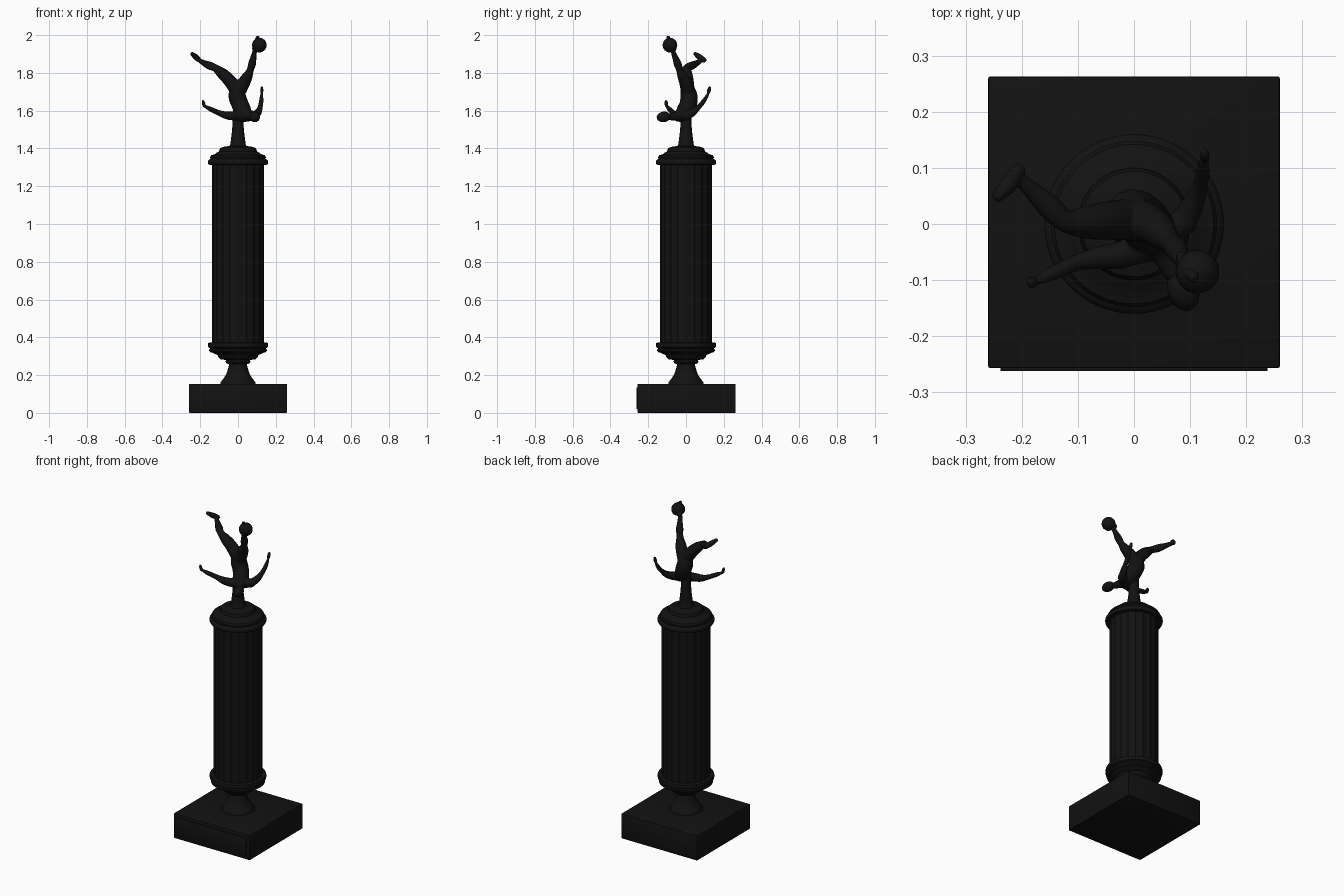
import bpy, bmesh, math
from mathutils import Vector, Matrix

if "Cube" in bpy.data.objects:
    bpy.data.objects.remove(bpy.data.objects["Cube"])

mat = bpy.data.materials.new("black_finish")
mat.diffuse_color = (0.006, 0.006, 0.006, 1)
mat.use_nodes = True
mat.node_tree.nodes["Principled BSDF"].inputs["Base Color"].default_value = mat.diffuse_color


def finish(name, bm, angle=35):
    bmesh.ops.recalc_face_normals(bm, faces=bm.faces)
    me = bpy.data.meshes.new(name)
    bm.to_mesh(me)
    bm.free()
    ob = bpy.data.objects.new(name, me)
    bpy.context.collection.objects.link(ob)
    me.materials.append(mat)
    bpy.ops.object.select_all(action='DESELECT')
    ob.select_set(True)
    bpy.context.view_layer.objects.active = ob
    bpy.ops.object.shade_smooth_by_angle(angle=math.radians(angle))
    return ob


def loft(bm, rings):
    rows = [[bm.verts.new(p) for p in r] for r in rings]
    n = len(rows[0])
    for a, b in zip(rows, rows[1:]):
        for i in range(n):
            bm.faces.new((a[i], a[(i + 1) % n], b[(i + 1) % n], b[i]))
    bm.faces.new(rows[0][::-1])
    bm.faces.new(rows[-1])


def box(name, center, size, bevel):
    bm = bmesh.new()
    bmesh.ops.create_cube(bm, size=1, matrix=Matrix.Translation(center) @ Matrix.Diagonal((*size, 1)))
    bmesh.ops.bevel(bm, geom=bm.edges[:], offset=bevel, segments=2, affect='EDGES', profile=0.5)
    return finish(name, bm)


def turned(name, profile, n=64):
    bm = bmesh.new()
    loft(bm, [[(r * math.cos(i * math.tau / n), r * math.sin(i * math.tau / n), z)
               for i in range(n)] for r, z in profile])
    return finish(name, bm)


def limb(bm, pts, n=14, steps=5):
    """Round tube through (x, y, z, radius) points, smoothly interpolated, with rounded ends."""
    P = [Vector(p) for p in pts]
    Q = [2 * P[0] - P[1]] + P + [2 * P[-1] - P[-2]]
    path = []
    for k in range(len(P) - 1):
        a, b, c, d = Q[k:k + 4]
        for s in range(steps):
            t = s / steps
            path.append(0.5 * (2 * b + (c - a) * t + (2 * a - 5 * b + 4 * c - d) * t * t
                               + (3 * b - a - 3 * c + d) * t ** 3))
    path.append(P[-1])
    rings = []
    u = None
    for k, p in enumerate(path):
        tan = (path[min(k + 1, len(path) - 1)].xyz - path[max(k - 1, 0)].xyz).normalized()
        u = tan.orthogonal() if u is None else u - tan * u.dot(tan)
        u.normalize()
        v = tan.cross(u)
        rings.append([p.xyz + (u * math.cos(i * math.tau / n) + v * math.sin(i * math.tau / n)) * p.w
                      for i in range(n)])
    loft(bm, rings)
    for p in (P[0], P[-1]):
        blob(bm, p.xyz, (p.w,) * 3)


def blob(bm, center, radii, axis=(0, 0, 1)):
    rot = Vector(axis).to_track_quat('Z', 'Y').to_matrix().to_4x4()
    bmesh.ops.create_uvsphere(bm, u_segments=16, v_segments=10, radius=1,
                              matrix=Matrix.Translation(center) @ rot @ Matrix.Diagonal((*radii, 1)))


# Plinth and its front plate
box("base_block", (0, 0.003, 0.077), (0.52, 0.52, 0.154), 0.004)
box("front_plate", (0, -0.258, 0.077), (0.476, 0.008, 0.115), 0.001)

# Turned foot and lower collar
turned("lower_stem", [(0.094, 0.154), (0.092, 0.162), (0.08, 0.178), (0.066, 0.198), (0.056, 0.222),
                      (0.048, 0.252), (0.048, 0.258), (0.06, 0.262), (0.066, 0.27), (0.064, 0.28),
                      (0.092, 0.284), (0.104, 0.294), (0.108, 0.306), (0.128, 0.314), (0.136, 0.326)])
turned("lower_collar", [(0.12, 0.316), (0.144, 0.32), (0.152, 0.326), (0.153, 0.336), (0.147, 0.342),
                        (0.158, 0.348), (0.16, 0.36), (0.157, 0.371), (0.136, 0.373)])

# Fluted shaft
flutes, per = 20, 8
shaft = bmesh.new()
ring = []
for i in range(flutes * per):
    a = i * math.tau / (flutes * per)
    r = 0.137 - 0.005 * math.sin(math.pi * (i % per) / per)
    ring.append((r * math.cos(a), r * math.sin(a)))
loft(shaft, [[(x, y, z) for x, y in ring] for z in (0.365, 1.33)])
finish("fluted_column", shaft, 25)

# Upper collar and figure support
turned("upper_collar", [(0.136, 1.312), (0.155, 1.314), (0.16, 1.322), (0.16, 1.332), (0.155, 1.34),
                        (0.146, 1.344), (0.148, 1.354), (0.142, 1.364), (0.122, 1.37), (0.112, 1.378),
                        (0.1, 1.384), (0.099, 1.392), (0.094, 1.402), (0.075, 1.409), (0.045, 1.413)])
turned("figure_support", [(0.046, 1.41), (0.041, 1.42), (0.037, 1.45), (0.032, 1.49), (0.029, 1.53),
                          (0.027, 1.6)], 32)

# Figure in an overhead kick
body = bmesh.new()
limb(body, [(0, 0.005, 1.725, .036), (-.005, .015, 1.68, .046), (.01, .012, 1.635, .046),
            (.028, -.01, 1.595, .045), (.05, -.045, 1.573, .027), (.072, -.088, 1.567, .018)])
# Shoulders
limb(body, [(-.02, -.055, 1.572, .024), (.035, -.03, 1.572, .032), (.09, .005, 1.575, .024)])
# Arms
limb(body, [(-.02, -.055, 1.572, .025), (-.06, -.06, 1.575, .021), (-.1, -.068, 1.588, .015),
            (-.145, -.088, 1.608, .013), (-.172, -.1, 1.622, .008)])
limb(body, [(.085, 0, 1.572, .024), (.105, .035, 1.59, .02), (.117, .065, 1.617, .014),
            (.123, .095, 1.652, .012), (.125, .115, 1.685, .008)])
# Hands
blob(body, (-.182, -.104, 1.636), (.011, .009, .022), (-.2, -.1, 1))
blob(body, (.126, .122, 1.708), (.009, .011, .023), (0, .3, 1))
# Thighs with shorts, then calves
limb(body, [(-.01, .008, 1.715, .038), (-.05, .006, 1.765, .034), (-.085, .003, 1.798, .03),
            (-.122, .005, 1.827, .02), (-.15, .03, 1.838, .022), (-.18, .058, 1.852, .016),
            (-.204, .08, 1.866, .012)])
limb(body, [(.012, .008, 1.715, .037), (.035, -.005, 1.755, .033), (.052, -.02, 1.785, .027),
            (.065, -.033, 1.815, .019), (.075, -.045, 1.85, .021), (.083, -.06, 1.89, .015),
            (.09, -.072, 1.92, .012)])
# Boots
limb(body, [(-.206, .096, 1.868, .013), (-.222, .072, 1.883, .016), (-.242, .05, 1.9, .011)])
limb(body, [(.086, -.06, 1.93, .012), (.096, -.08, 1.955, .016), (.105, -.094, 1.986, .011)])
figure = finish("kicking_figure", body, 180)
rm = figure.modifiers.new("blend", 'REMESH')
rm.mode, rm.voxel_size, rm.use_smooth_shade = 'VOXEL', 0.004, True
sm = figure.modifiers.new("soften", 'SMOOTH')
sm.factor, sm.iterations = 0.5, 3

# Head and ball
head = bmesh.new()
blob(head, (.088, -.118, 1.567), (.028, .028, .038), (.3, -1, -.15))
finish("head", head, 180)
ball = bmesh.new()
bmesh.ops.create_icosphere(ball, subdivisions=3, radius=0.039, matrix=Matrix.Translation((.113, -.085, 1.947)))
finish("ball", ball, 180)
